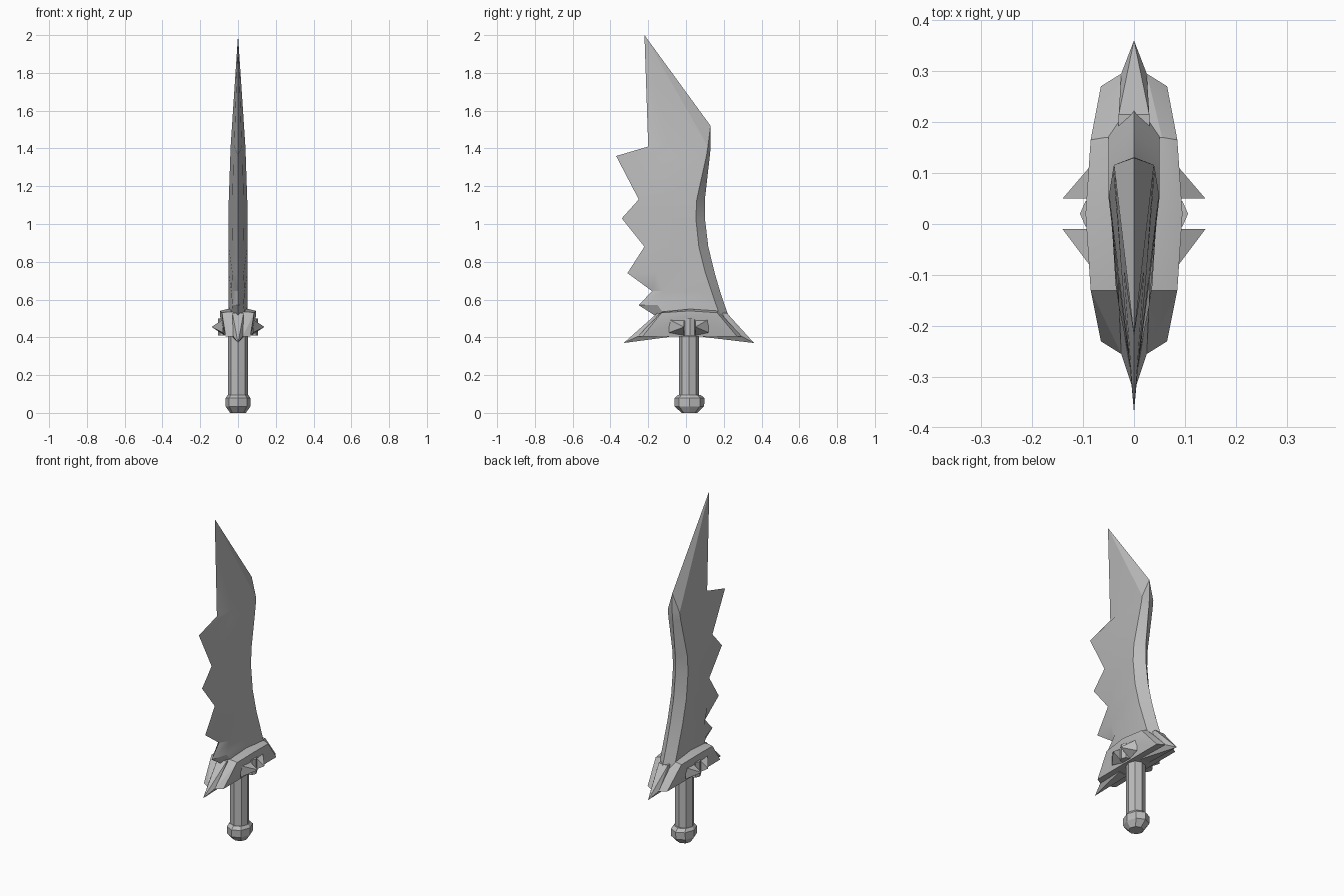
import bpy
import bmesh
import math
from mathutils import Vector

default_cube = bpy.data.objects.get("Cube")
if default_cube:
    bpy.data.objects.remove(default_cube, do_unlink=True)

# One plain steel grey for the whole sword
steel = bpy.data.materials.new("steel_grey")
steel.use_nodes = True
colour = (0.5, 0.5, 0.5, 1.0)
steel.diffuse_color = colour
steel.node_tree.nodes["Principled BSDF"].inputs["Base Color"].default_value = colour


def finish(name, bm, angle=30):
    """Turn a bmesh into a named, shaded object."""
    bmesh.ops.remove_doubles(bm, verts=bm.verts, dist=0.0001)
    bmesh.ops.recalc_face_normals(bm, faces=bm.faces)
    mesh = bpy.data.meshes.new(name)
    bm.to_mesh(mesh)
    bm.free()
    mesh.materials.append(steel)
    obj = bpy.data.objects.new(name, mesh)
    bpy.context.collection.objects.link(obj)
    bpy.ops.object.select_all(action="DESELECT")
    obj.select_set(True)
    bpy.context.view_layer.objects.active = obj
    bpy.ops.object.shade_smooth_by_angle(angle=math.radians(angle))
    return obj


def hull(name, points):
    """Convex solid around the given points."""
    bm = bmesh.new()
    for point in points:
        bm.verts.new(point)
    result = bmesh.ops.convex_hull(bm, input=bm.verts)
    loose = {v for v in result["geom_interior"] if isinstance(v, bmesh.types.BMVert)}
    bmesh.ops.delete(bm, geom=list(loose), context="VERTS")
    bmesh.ops.dissolve_limit(bm, angle_limit=0.02, verts=bm.verts, edges=bm.edges)
    return finish(name, bm, 15)


def mirrored(points):
    """The points together with their reflections across x = 0."""
    return points + [(-x, y, z) for x, y, z in points if x]


def turned(name, rings, centre_y):
    """Eight-sided solid from rings of (z, x radius, y radius)."""
    bm = bmesh.new()
    loops = []
    for z, rx, ry in rings:
        angles = [math.tau * i / 8 for i in range(8)]
        loops.append([bm.verts.new((rx * math.sin(a), centre_y + ry * math.cos(a), z))
                      for a in angles])
    for low, high in zip(loops, loops[1:]):
        for i in range(8):
            j = (i + 1) % 8
            bm.faces.new((low[i], low[j], high[j], high[i]))
    bm.faces.new(loops[0])
    bm.faces.new(loops[-1])
    return finish(name, bm, 20)


# Blade rows: height, toothed edge y, shoulder y, shoulder x, ridge y, spine y
blade_rows = [
    (.50, -.14, -.10, .040, .185, .23),
    (.57, -.25, -.15, .030, .160, .205),
    (.645, -.18, -.12, .036, .135, .18),
    (.74, -.31, -.16, .030, .103, .152),
    (.88, -.22, -.10, .030, .068, .118),
    (1.03, -.34, -.10, .032, .052, .10),
    (1.13, -.25, -.10, .030, .057, .10),
    (1.36, -.37, -.10, .024, .108, .126),
    (1.41, -.20, -.09, .020, .116, .131),
]


def build_blade():
    bm = bmesh.new()
    tip, apex = Vector((0, -.22, 2)), Vector((0, .13, 1.52))

    def face(*points):
        bm.faces.new([bm.verts.new(p) for p in points])

    for side in (1, -1):
        columns = []
        for z, edge, shoulder, thick, ridge, spine in blade_rows:
            ridge_x = min(.05, .05 - (z - 1.1) * .035)
            columns.append([Vector((0, edge, z)), Vector((side * thick, shoulder, z)),
                            Vector((side * ridge_x, ridge, z)), Vector((0, spine, z))])
        for low, high in zip(columns, columns[1:]):
            for i in range(3):
                face(low[i], low[i + 1], high[i + 1], high[i])
        # Pointed end
        edge, shoulder, ridge, spine = columns[-1]
        face(edge, shoulder, tip)
        face(shoulder, ridge, tip)
        face(ridge, apex, tip)
        face(ridge, spine, apex)
        face(*columns[0])
    return finish("blade", bm, 25)


build_blade()

# Grip and pommel
turned("grip", [(.08, .053, .053), (.43, .053, .053)], .015)
turned("pommel", [(0, .042, .042), (.035, .066, .078),
                  (.078, .066, .08), (.095, .054, .06)], .018)

# Guard body, narrow below and flared to a rim on top
hull("guard_body", mirrored([
    (.065, -.23, .405), (.025, -.255, .405),
    (.065, .27, .405), (.025, .295, .405),
    (.085, -.13, .505), (.095, .02, .51), (.085, .16, .505),
    (.085, -.13, .53), (.095, .02, .54), (.085, .165, .53),
    (.055, -.13, .535), (.055, .02, .55), (.055, .17, .54),
]))

# Drooping spikes at the two ends of the guard
for name, d, tip_y, kink_y, top_y in (("front_guard_spike", -1, -.33, -.255, -.15),
                                      ("back_guard_spike", 1, .36, .295, .215)):
    hull(name, mirrored([
        (0, tip_y, .37), (.025, kink_y, .405), (.03, top_y, .53),
        (.03, d * .09, .53), (.03, d * .09, .402),
    ]))

# Side studs: two leaning spikes and a small boss between them
for label, s in (("left", 1), ("right", -1)):
    for place, inner, outer in (("front", -.01, -.09), ("back", .05, .12)):
        hull(label + "_" + place + "_stud", [
            (s * .14, inner, .455),
            (s * .07, inner, .41), (s * .07, inner, .50),
            (s * .08, outer, .425), (s * .08, outer, .495),
        ])
    hull(label + "_boss", [
        (s * x, y, z) for x, y in ((.07, -.012), (.095, -.005), (.106, .02),
                                   (.095, .045), (.07, .052)) for z in (.41, .50)
    ])
